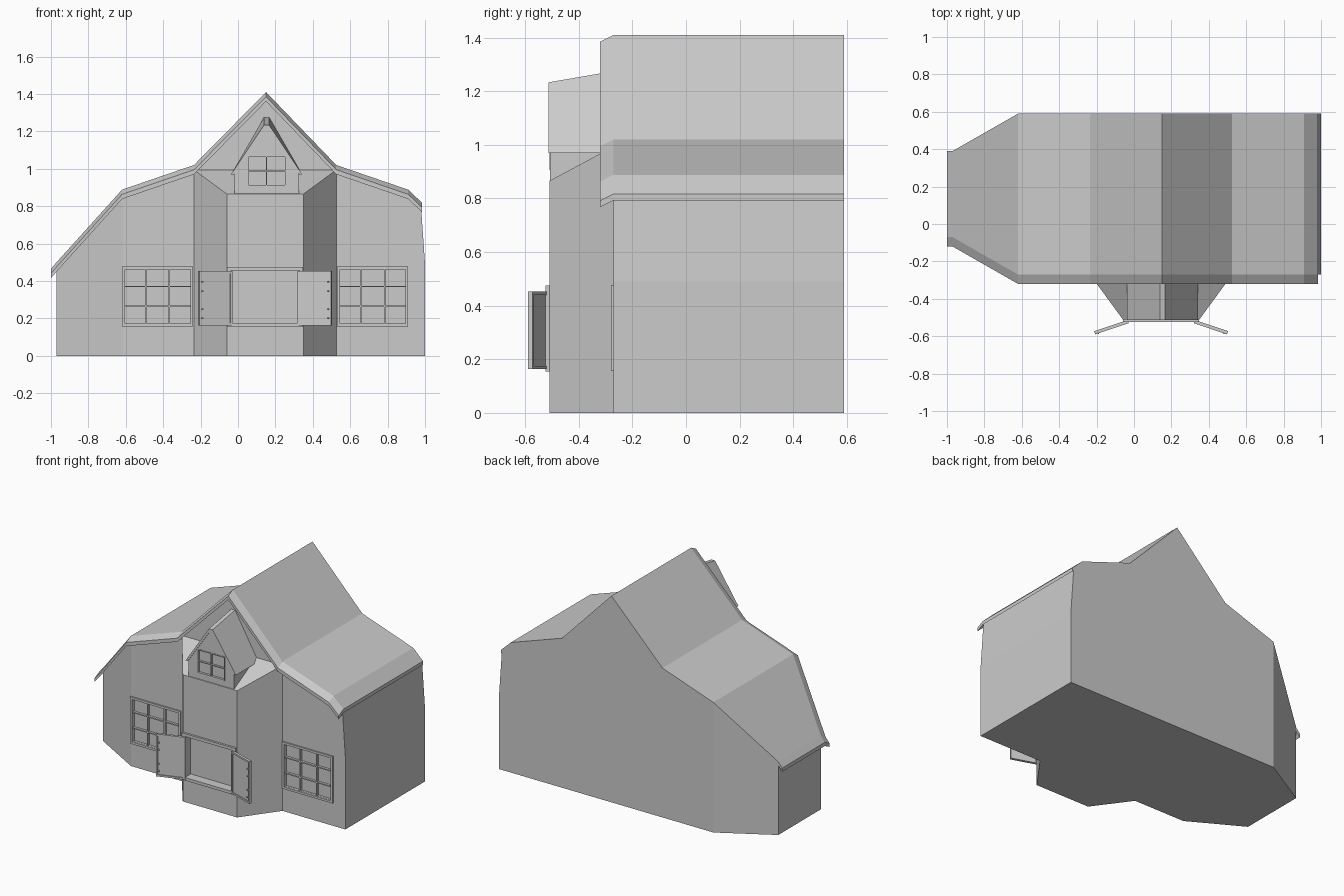
import bpy, bmesh, math
from mathutils import Matrix, Vector

if "Cube" in bpy.data.objects:
    bpy.data.objects.remove(bpy.data.objects["Cube"])

RIDGE = 0.145


def finish(name, bm):
    bmesh.ops.recalc_face_normals(bm, faces=bm.faces)
    me = bpy.data.meshes.new(name)
    bm.to_mesh(me)
    bm.free()
    ob = bpy.data.objects.new(name, me)
    bpy.context.collection.objects.link(ob)
    return ob


def loft(name, sections):
    """Bridge equal-sized loops; ends are closed with strips of quads."""
    bm = bmesh.new()
    rings = [[bm.verts.new(p) for p in s] for s in sections]
    n = len(rings[0])
    for a, b in zip(rings, rings[1:]):
        for i in range(n):
            j = (i + 1) % n
            bm.faces.new((a[i], a[j], b[j], b[i]))
    for r in (rings[0], rings[-1]):
        for i in range(n // 2 - 1):
            bm.faces.new((r[i], r[i + 1], r[n - 2 - i], r[n - 1 - i]))
    return finish(name, bm)


def add_box(bm, lo, hi, mat=Matrix()):
    lo, hi = Vector(lo), Vector(hi)
    m = mat @ Matrix.Translation((lo + hi) / 2) @ Matrix.Diagonal((*(hi - lo), 1))
    bmesh.ops.create_cube(bm, size=1, matrix=m)


def recess(target, lo, hi):
    bm = bmesh.new()
    add_box(bm, lo, hi)
    cutter = finish("recess_cutter", bm)
    cutter.hide_render = True
    mod = target.modifiers.new("recess", 'BOOLEAN')
    mod.operation, mod.solver, mod.object = 'DIFFERENCE', 'EXACT', cutter
    bpy.context.view_layer.objects.active = target
    bpy.ops.object.modifier_apply(modifier=mod.name)
    bpy.data.objects.remove(cutter)


def window(name, x0, x1, z0, z1, y, cols, rows, border, bar, out=0.01, depth=0.015):
    """Border frame standing proud of the wall at y, with thinner glazing bars."""
    bm = bmesh.new()
    f, b = y - out, y + 0.004
    add_box(bm, (x0, f, z0), (x1, b, z0 + border))
    add_box(bm, (x0, f, z1 - border), (x1, b, z1))
    for xa in (x0, x1 - border):
        add_box(bm, (xa, f, z0 + border), (xa + border, b, z1 - border))
    for i in range(1, cols):
        x = x0 + (x1 - x0) * i / cols
        add_box(bm, (x - bar, y - 0.002, z0 + border), (x + bar, y + depth, z1 - border))
    for i in range(1, rows):
        z = z0 + (z1 - z0) * i / rows
        add_box(bm, (x0 + border, y - 0.001, z - bar), (x1 - border, y + depth, z + bar))
    return finish(name, bm)


# Roof stations: x, front y, back y, roof top z
stations = [(-1.0, -0.07, 0.39, 0.465), (-0.97, -0.07, 0.39, 0.50),
            (-0.62, -0.27, 0.59, 0.888), (-0.235, -0.27, 0.59, 1.02),
            (0.15, -0.27, 0.59, 1.41), (0.525, -0.27, 0.59, 1.02),
            (0.91, -0.27, 0.59, 0.888), (0.985, -0.27, 0.59, 0.817)]

# Main roof slab with drooping front lip
T = 0.025
loft("main_roof", [[(x, b, z), (x, f, z), (x, f - 0.05, z - T),
                    (x, f - 0.05, z - 2 * T), (x, f, z - T), (x, b, z - T)]
                   for x, f, b, z in stations])

# House walls, right end leaning in above mid height
walls = []
for x, f, b, z in stations[1:]:
    end = x > 0.95
    xb = 1.0 if end else x
    xt = 0.978 if end else x
    zt = z - 0.013
    zm = min(0.49, zt * 0.8)
    walls.append([(xb, f, 0), (xb, f, zm), (xt, f, zt),
                  (xt, b, zt), (xb, b, zm), (xb, b, 0)])
house = loft("house_walls", walls)

# Front bay with sloping top
bay = loft("front_bay", [
    [(-0.237, -0.268, 0), (0.527, -0.268, 0), (0.527, -0.268, 0.995), (-0.237, -0.268, 0.995)],
    [(-0.06, -0.51, 0), (0.35, -0.51, 0), (0.35, -0.51, 0.865), (-0.06, -0.51, 0.865)]])

# Dormer walls: gable rising slightly towards the back
def gable(y, rise, hw, eave, top, cap, base):
    c = 0.153
    return [(c - hw, y, base), (c - hw, y, eave), (c - cap, y, top + rise),
            (c + cap, y, top + rise), (c + hw, y, eave), (c + hw, y, base)]

dormer = loft("dormer_walls", [gable(-0.507, 0, 0.172, 0.972, 1.215, 0.012, 0.86),
                               gable(-0.268, 0.04, 0.172, 0.972, 1.215, 0.012, 0.86)])

# Dormer roof: thin slab folded over a narrow flat ridge
def roof_fold(y, rise):
    c, top = 0.153, 1.233 + rise
    outer = [(-0.19, 0.97), (-0.014, top), (0.014, top), (0.19, 0.97)]
    inner = [(0.174, 0.97), (0.010, top - 0.022), (-0.010, top - 0.022), (-0.174, 0.97)]
    return [(c + x, y, z) for x, z in outer + inner]

loft("dormer_roof", [roof_fold(-0.512, 0), roof_fold(-0.268, 0.042)])

# Recesses behind the windows and the shuttered opening
for x0, x1 in ((-0.605, -0.255), (0.545, 0.895)):
    recess(house, (x0, -0.4, 0.173), (x1, -0.255, 0.462))
recess(bay, (-0.035, -0.6, 0.175), (0.325, -0.46, 0.455))
recess(dormer, (0.055, -0.6, 0.912), (0.25, -0.495, 1.063))

# Window frames
window("left_window", -0.62, -0.24, 0.157, 0.477, -0.27, 3, 3, 0.015, 0.004)
window("right_window", 0.53, 0.91, 0.157, 0.477, -0.27, 3, 3, 0.015, 0.004)
window("bay_opening_frame", -0.058, 0.348, 0.155, 0.475, -0.51, 1, 1, 0.02, 0, out=0.014)
window("dormer_window", 0.048, 0.257, 0.905, 1.07, -0.507, 2, 2, 0.007, 0.003,
       out=0.003, depth=0.012)

# Open shutters, mirrored about the ridge line
for side, name in ((-1, "left_shutter"), (1, "right_shutter")):
    bm = bmesh.new()
    L, z0, z1, w = 0.188, 0.163, 0.452, 0.012
    add_box(bm, (0, -0.007, z0), (L, 0.003, z1))
    for lo, hi in (((0, z0), (w, z1)), ((L - w, z0), (L, z1)),
                   ((w, z0), (L - w, z0 + w)), ((w, z1 - w), (L - w, z1))):
        add_box(bm, (lo[0], -0.013, lo[1]), (hi[0], 0.005, hi[1]))
    # studs along the free edge
    for z in (0.2, 0.25, 0.345, 0.395):
        add_box(bm, (L - 0.022, -0.016, z - 0.004), (L - 0.014, -0.005, z + 0.004))
    bm.transform(Matrix.Rotation(-math.radians(18.5), 4, 'Z'))
    bm.transform(Matrix.Translation((0.178, -0.518, 0)))
    bm.transform(Matrix.Translation((RIDGE, 0, 0)) @ Matrix.Diagonal((side, 1, 1, 1)))
    finish(name, bm)
